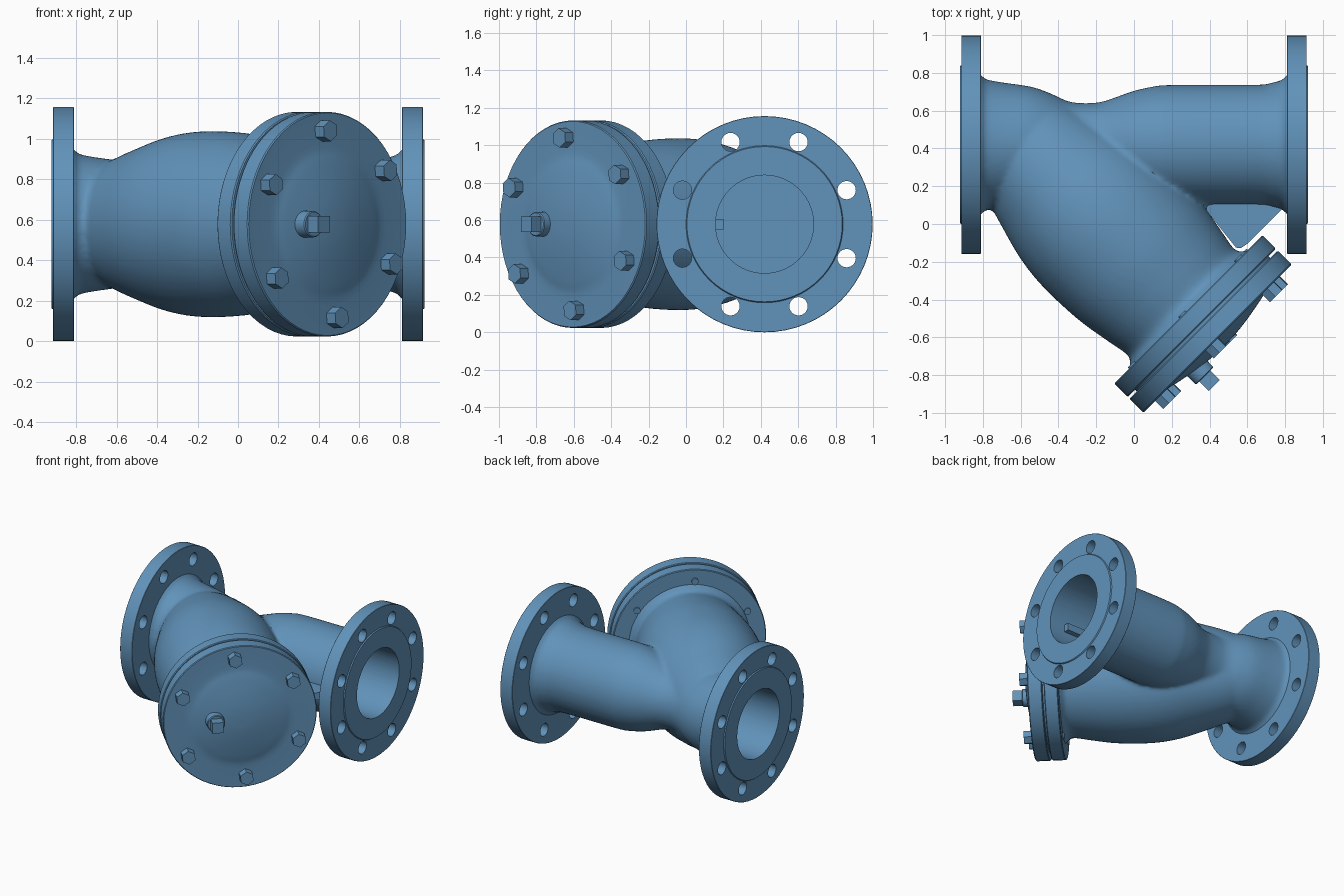
import bpy, bmesh
from math import cos, sin, pi, radians
from mathutils import Matrix, Vector

if "Cube" in bpy.data.objects:
    bpy.data.objects.remove(bpy.data.objects["Cube"])

R2 = 0.5 ** 0.5
BLUE = bpy.data.materials.new("blue_paint")
BLUE.diffuse_color = (0.12, 0.29, 0.49, 1)
BLUE.use_nodes = True
BLUE.node_tree.nodes["Principled BSDF"].inputs["Base Color"].default_value = BLUE.diffuse_color


def frame(origin, x, y, z):
    m = Matrix((x, y, z)).transposed().to_4x4()
    m.translation = Vector(origin)
    return m


# Local z of each frame is the axis of revolution
RUN = frame((0, 0.42, 0.578), (0, 1, 0), (0, 0, 1), (1, 0, 0))
BRANCH = frame((-0.585, 0.42, 0.578), (R2, R2, 0), (0, 0, 1), (R2, -R2, 0))


def curve(pts, steps=4):
    """Smooth a profile with a Catmull-Rom spline."""
    p = [Vector(q) for q in [pts[0]] + pts + [pts[-1]]]
    out = []
    for a, b, c, d in zip(p, p[1:], p[2:], p[3:]):
        for i in range(steps):
            t = i / steps
            out.append(0.5 * (2 * b + (c - a) * t + (2 * a - 5 * b + 4 * c - d) * t * t
                              + (3 * b - a - 3 * c + d) * t ** 3))
    return out + [p[-1]]


def bridge(bm, p, q):
    for i in range(len(p)):
        j = (i + 1) % len(p)
        bm.faces.new((p[i], p[j], q[j], q[i]))


def add_lathe(bm, profile, mat, n=64, loop=False, start=0.0):
    """Revolve (axial, radius) points around the local z of mat."""
    rings = []
    for a, r in profile:
        rings.append([bm.verts.new(mat @ Vector((r * cos(start + 2 * pi * i / n),
                                                 r * sin(start + 2 * pi * i / n), a)))
                      for i in range(n)])
    for p, q in zip(rings, rings[1:]):
        bridge(bm, p, q)
    if loop:
        bridge(bm, rings[-1], rings[0])
    else:
        bm.faces.new(rings[0])
        bm.faces.new(rings[-1])


def finish(bm, name):
    bmesh.ops.recalc_face_normals(bm, faces=bm.faces)
    me = bpy.data.meshes.new(name)
    bm.to_mesh(me)
    bm.free()
    me.materials.append(BLUE)
    ob = bpy.data.objects.new(name, me)
    bpy.context.collection.objects.link(ob)
    return ob


def lathe(name, profile, mat, **kw):
    bm = bmesh.new()
    add_lathe(bm, profile, mat, **kw)
    return finish(bm, name)


def activate(ob):
    bpy.ops.object.select_all(action='DESELECT')
    ob.select_set(True)
    bpy.context.view_layer.objects.active = ob


def apply_mod(ob, kind, **props):
    m = ob.modifiers.new(kind.lower(), kind)
    for k, v in props.items():
        setattr(m, k, v)
    activate(ob)
    bpy.ops.object.modifier_apply(modifier=m.name)


def cut(ob, cutter):
    apply_mod(ob, 'BOOLEAN', operation='DIFFERENCE', solver='EXACT', object=cutter)


def smooth(ob, angle=30):
    activate(ob)
    bpy.ops.object.shade_smooth_by_angle(angle=radians(angle))


# Cast body: straight run + bulging branch, blended together
bm = bmesh.new()
add_lathe(bm, curve([(-0.85, 0.40), (-0.81, 0.37), (-0.79, 0.348), (-0.70, 0.33), (-0.55, 0.308),
                     (-0.45, 0.275), (-0.35, 0.23), (-0.27, 0.22), (-0.18, 0.225), (-0.1, 0.25),
                     (0, 0.285), (0.1, 0.307), (0.2, 0.316), (0.65, 0.317), (0.73, 0.328),
                     (0.79, 0.345), (0.81, 0.37), (0.85, 0.40)]), RUN)
add_lathe(bm, curve([(-0.12, 0.24), (-0.06, 0.285), (0, 0.315), (0.1, 0.35), (0.216, 0.385),
                     (0.41, 0.437), (0.6, 0.459), (0.85, 0.451), (1.05, 0.42), (1.17, 0.398),
                     (1.21, 0.41), (1.24, 0.445), (1.29, 0.46)]), BRANCH)
body = finish(bm, "valve_body")
apply_mod(body, 'REMESH', mode='VOXEL', voxel_size=0.016)
apply_mod(body, 'SMOOTH', factor=0.5, iterations=5)

# Blind bores at both ends of the run
bm = bmesh.new()
for a, b in ((-1, -0.45), (0.1, 1)):
    add_lathe(bm, [(a, 0.262), (b, 0.262)], RUN)
bores = finish(bm, "bore_cutter")
bores.hide_render = True
cut(body, bores)
smooth(body, 40)

# Flat web between the run and the branch
bm = bmesh.new()
outline = [(0.36, 0.2), (0.36, 0.1), (0.54, -0.125), (0.565, -0.128), (0.60, -0.105),
           (0.79, 0.085), (0.79, 0.2)]
bridge(bm, *[[bm.verts.new((x, y, z)) for x, y in outline] for z in (0.55, 0.606)])
bmesh.ops.holes_fill(bm, edges=bm.edges)
smooth(finish(bm, "web"))

# Pipe flanges with raised face and eight bolt holes
bm = bmesh.new()
for i in range(8):
    a = radians(22.5 + 45 * i)
    add_lathe(bm, [(-1, 0.049), (1, 0.049)],
              RUN @ Matrix.Translation((0.475 * cos(a), 0.475 * sin(a), 0)), n=24)
holes = finish(bm, "hole_cutter")
holes.hide_render = True
for s, name in ((-1, "left_flange"), (1, "right_flange")):
    prof = [(0.81, 0.262), (0.922, 0.262), (0.922, 0.415), (0.914, 0.42), (0.914, 0.576),
            (0.912, 0.578), (0.812, 0.578), (0.81, 0.576)]
    fl = lathe(name, [(s * a, r) for a, r in prof], RUN, loop=True)
    cut(fl, holes)
    smooth(fl)
for ob in (bores, holes):
    bpy.data.objects.remove(ob)

# Branch flange, gasket and domed cover
smooth(lathe("branch_flange", [(1.234, 0.3), (1.234, 0.55), (1.24, 0.555), (1.328, 0.555),
                               (1.334, 0.55), (1.334, 0.3)], BRANCH))
smooth(lathe("gasket", [(1.32, 0.50), (1.36, 0.50)], BRANCH))
dome = curve([(1.452, 0.40), (1.456, 0.36), (1.470, 0.30), (1.49, 0.19), (1.502, 0.09), (1.505, 0.003)])
smooth(lathe("cover", [(1.348, 0.3), (1.348, 0.55), (1.354, 0.555), (1.446, 0.555),
                       (1.452, 0.55)] + dome, BRANCH))

# Cover bolts: hex heads in front, stud ends behind the branch flange
for i in range(6):
    a = radians(35 + 60 * i)
    m = BRANCH @ Matrix.Translation((0.463 * cos(a), 0.463 * sin(a), 0))
    smooth(lathe(f"cover_bolt_{i + 1}", [(1.43, 0.052), (1.513, 0.052)], m, n=6, start=a))
    smooth(lathe(f"stud_end_{i + 1}", [(1.224, 0.025), (1.26, 0.025)], m, n=20))

# Drain plug: round boss and square head
m = BRANCH @ Matrix.Translation((-0.187, 0, 0))
smooth(lathe("plug_boss", [(1.45, 0.068), (1.54, 0.065), (1.545, 0.06)], m, n=32))
smooth(lathe("plug_head", [(1.53, 0.058), (1.615, 0.058)], m, n=4, start=pi / 4))
